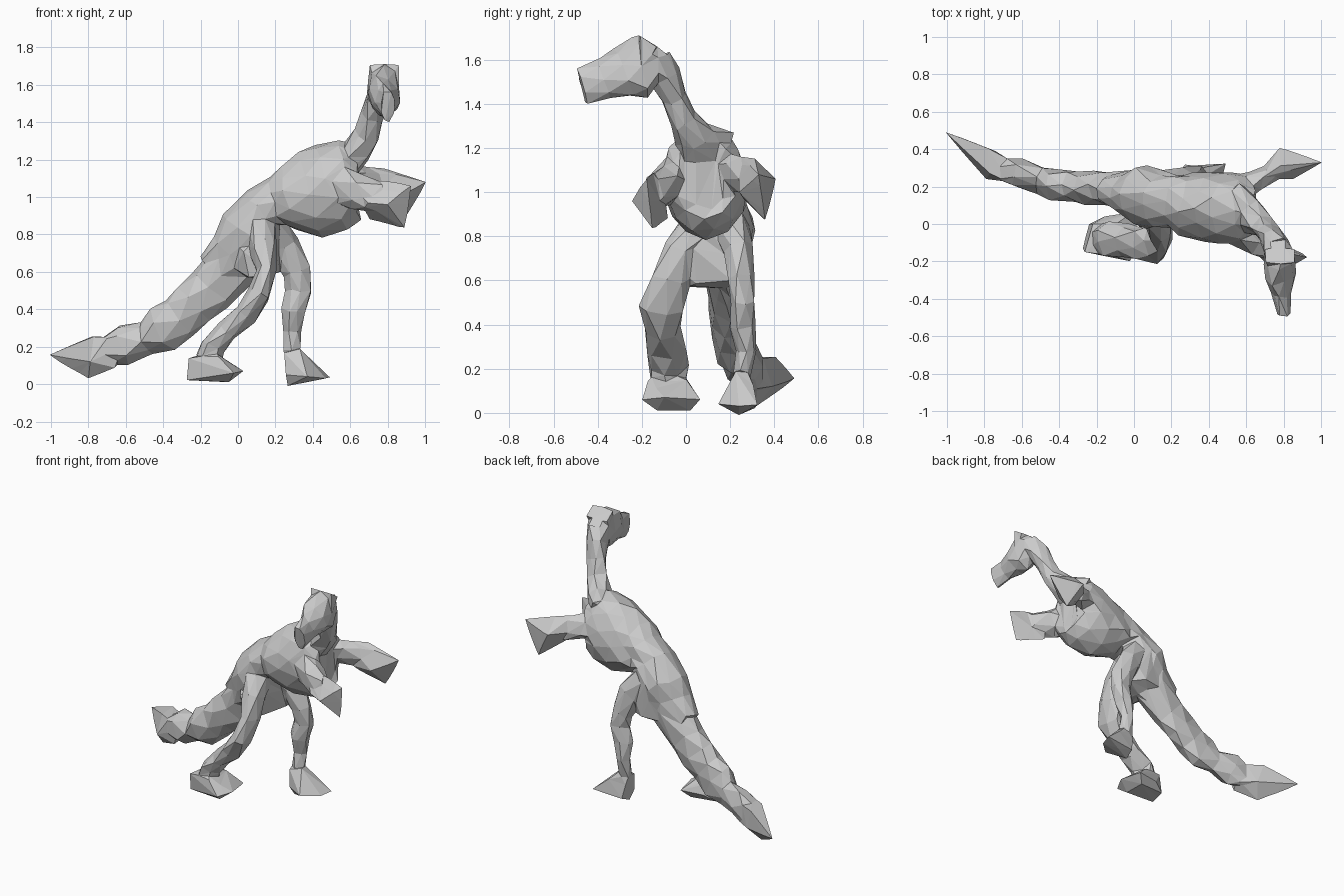
import bpy, bmesh, math, random
from mathutils import Vector

random.seed(4)
parts = []


def finish(bm, name):
    bmesh.ops.triangulate(bm, faces=bm.faces[:])
    bmesh.ops.recalc_face_normals(bm, faces=bm.faces[:])
    me = bpy.data.meshes.new(name)
    bm.to_mesh(me)
    bm.free()
    ob = bpy.data.objects.new(name, me)
    bpy.context.collection.objects.link(ob)
    parts.append(ob)


def loft(name, secs, side_axis=(0, 1, 0), sides=8, jitter=0.012):
    """Faceted tube; each section is x, y, z, half width, half depth."""
    bm = bmesh.new()
    pts = [Vector(s[:3]) for s in secs]
    rings = []
    for i, (c, s) in enumerate(zip(pts, secs)):
        t = (pts[min(i + 1, len(pts) - 1)] - pts[max(i - 1, 0)]).normalized()
        side = Vector(side_axis)
        side = (side - t * side.dot(t)).normalized()
        up = t.cross(side)
        ring = []
        for k in range(sides):
            a = 2 * math.pi * (k + 0.5 * (i % 2)) / sides
            j = min(jitter, s[3] * 0.2)
            n = Vector([random.uniform(-j, j) for _ in range(3)])
            ring.append(bm.verts.new(
                c + (side * s[3] * math.cos(a) + up * s[4] * math.sin(a)) * 1.04 + n))
        rings.append(ring)
    for i, (a, b) in enumerate(zip(rings, rings[1:])):
        for k in range(sides):
            m = (k + 1) % sides
            if i % 2 == 0:
                bm.faces.new((a[k], a[m], b[k]))
                bm.faces.new((a[m], b[m], b[k]))
            else:
                bm.faces.new((a[k], b[m], b[k]))
                bm.faces.new((a[k], a[m], b[m]))
    bm.faces.new(rings[0])
    bm.faces.new(rings[-1])
    finish(bm, name)


def hull(name, pts):
    bm = bmesh.new()
    for p in pts:
        bm.verts.new(p)
    r = bmesh.ops.convex_hull(bm, input=bm.verts[:])
    junk = [v for v in r["geom_interior"] if isinstance(v, bmesh.types.BMVert)]
    bmesh.ops.delete(bm, geom=junk, context='VERTS')
    finish(bm, name)


# torso: hips, pinched waist, deep chest
loft("torso", [
    (-0.10, 0.19, 0.59, 0.085, 0.13),
    (0.01, 0.165, 0.70, 0.125, 0.165),
    (0.07, 0.15, 0.82, 0.16, 0.16),
    (0.145, 0.13, 0.945, 0.14, 0.12),
    (0.215, 0.115, 0.98, 0.145, 0.13),
    (0.28, 0.10, 0.995, 0.165, 0.17),
    (0.39, 0.09, 1.015, 0.175, 0.22),
    (0.50, 0.085, 1.05, 0.18, 0.235),
    (0.59, 0.08, 1.09, 0.17, 0.21),
    (0.64, 0.08, 1.09, 0.13, 0.16)], sides=12)

# tail with a flat pointed end
loft("tail", [
    (0.0, 0.175, 0.67, 0.10, 0.14),
    (-0.15, 0.19, 0.51, 0.075, 0.13),
    (-0.23, 0.19, 0.42, 0.08, 0.125),
    (-0.32, 0.20, 0.355, 0.075, 0.12),
    (-0.41, 0.215, 0.29, 0.085, 0.125),
    (-0.50, 0.24, 0.245, 0.07, 0.085),
    (-0.61, 0.27, 0.215, 0.08, 0.105),
    (-0.69, 0.295, 0.175, 0.07, 0.085)], sides=7, jitter=0.014)
hull("tail_tip", [
    (-1.02, 0.50, 0.155), (-0.78, 0.405, 0.255), (-0.80, 0.32, 0.03),
    (-0.79, 0.24, 0.12), (-0.77, 0.27, 0.255), (-0.74, 0.39, 0.12),
    (-0.66, 0.34, 0.25), (-0.66, 0.22, 0.25), (-0.65, 0.24, 0.09),
    (-0.65, 0.33, 0.12)])

# neck
loft("neck", [
    (0.55, 0.10, 1.17, 0.09, 0.14),
    (0.64, 0.04, 1.25, 0.085, 0.09),
    (0.69, -0.01, 1.33, 0.065, 0.065),
    (0.72, -0.05, 1.43, 0.06, 0.06),
    (0.75, -0.095, 1.52, 0.065, 0.065),
    (0.77, -0.15, 1.59, 0.08, 0.08)], side_axis=(1, 0, 0))

# head and blunt snout
loft("head", [
    (0.77, -0.09, 1.57, 0.05, 0.06),
    (0.77, -0.135, 1.575, 0.085, 0.095),
    (0.775, -0.20, 1.575, 0.09, 0.14),
    (0.78, -0.28, 1.54, 0.08, 0.11),
    (0.785, -0.37, 1.51, 0.055, 0.09),
    (0.80, -0.475, 1.485, 0.035, 0.085)], side_axis=(1, 0, 0))
hull("brow", [(x, y, z) for x in (0.70, 0.86)
              for y, z in ((-0.21, 1.71), (-0.13, 1.66), (-0.2, 1.55))])

# arms with wedge-shaped hands
loft("right_arm", [
    (0.54, -0.04, 1.06, 0.08, 0.11),
    (0.64, -0.10, 1.03, 0.07, 0.10),
    (0.76, -0.15, 0.99, 0.05, 0.08)], sides=6)
hull("right_hand", [
    (0.69, -0.12, 1.10), (0.67, -0.19, 0.97), (0.70, -0.08, 0.88),
    (0.93, -0.18, 1.07), (0.895, -0.15, 0.83), (0.80, -0.245, 0.96)])
loft("left_arm", [
    (0.54, 0.17, 1.08, 0.08, 0.10),
    (0.64, 0.22, 1.09, 0.06, 0.075),
    (0.74, 0.28, 1.06, 0.045, 0.075)], sides=6)
hull("left_hand", [
    (0.69, 0.25, 1.16), (0.67, 0.28, 1.06), (0.72, 0.24, 0.99),
    (0.78, 0.41, 1.06), (0.78, 0.31, 1.155), (0.85, 0.24, 1.0),
    (0.885, 0.36, 0.87), (1.01, 0.33, 1.08)])

# legs: the right one trails, the left one steps forward
loft("right_leg", [
    (0.12, 0.07, 0.84, 0.10, 0.08),
    (0.14, -0.02, 0.73, 0.095, 0.075),
    (0.145, -0.07, 0.60, 0.09, 0.055),
    (0.115, -0.11, 0.48, 0.10, 0.06),
    (0.04, -0.105, 0.38, 0.085, 0.06),
    (-0.06, -0.09, 0.29, 0.09, 0.055),
    (-0.14, -0.085, 0.20, 0.085, 0.065),
    (-0.17, -0.08, 0.10, 0.08, 0.07)], sides=7)
loft("left_leg", [
    (0.15, 0.20, 0.84, 0.09, 0.10),
    (0.24, 0.24, 0.73, 0.065, 0.085),
    (0.31, 0.255, 0.60, 0.06, 0.07),
    (0.33, 0.255, 0.50, 0.06, 0.07),
    (0.295, 0.255, 0.39, 0.055, 0.055),
    (0.285, 0.27, 0.28, 0.05, 0.045),
    (0.285, 0.255, 0.17, 0.04, 0.045),
    (0.31, 0.25, 0.10, 0.04, 0.04)], sides=7)

# rounded pelvis joining the thighs
hull("pelvis", [
    (-0.02, 0.06, 0.62), (-0.02, 0.25, 0.60), (0.06, 0.0, 0.57),
    (0.12, 0.18, 0.565), (0.15, 0.0, 0.58), (0.23, 0.22, 0.60),
    (0.14, 0.29, 0.62), (0.04, 0.28, 0.62), (0.23, 0.27, 0.76),
    (0.19, 0.0, 0.78), (0.03, -0.02, 0.71), (0.03, 0.29, 0.75),
    (0.12, 0.30, 0.84), (-0.03, 0.08, 0.75)])

# feet
hull("right_foot", [
    (-0.275, -0.13, 0.02), (-0.24, 0.0, 0.02), (-0.265, -0.15, 0.14),
    (-0.22, 0.0, 0.155), (-0.11, -0.17, 0.155), (-0.10, 0.0, 0.155),
    (0.03, -0.10, 0.07), (-0.02, -0.20, 0.06), (0.0, 0.065, 0.06),
    (-0.05, -0.13, 0.01), (-0.05, 0.02, 0.01), (-0.16, 0.04, 0.06)])
hull("left_foot", [
    (0.265, 0.24, -0.01), (0.255, 0.20, 0.05), (0.275, 0.31, 0.02),
    (0.495, 0.325, 0.035), (0.47, 0.24, 0.03), (0.37, 0.145, 0.04),
    (0.245, 0.28, 0.19), (0.245, 0.215, 0.17), (0.33, 0.225, 0.19),
    (0.33, 0.295, 0.17)])

# fuse every part into one skin, then reduce it to irregular facets
for ob in parts:
    ob.select_set(True)
body = parts[0]
bpy.context.view_layer.objects.active = body
bpy.ops.object.join()
body.name = "dinosaur_body"
fuse = body.modifiers.new("fuse", 'REMESH')
fuse.mode = 'VOXEL'
fuse.voxel_size = 0.008
bpy.ops.object.modifier_apply(modifier="fuse")
facets = body.modifiers.new("facets", 'DECIMATE')
facets.ratio = 950 / (2 * len(body.data.polygons))
bpy.ops.object.modifier_apply(modifier="facets")
bpy.ops.object.shade_flat()
